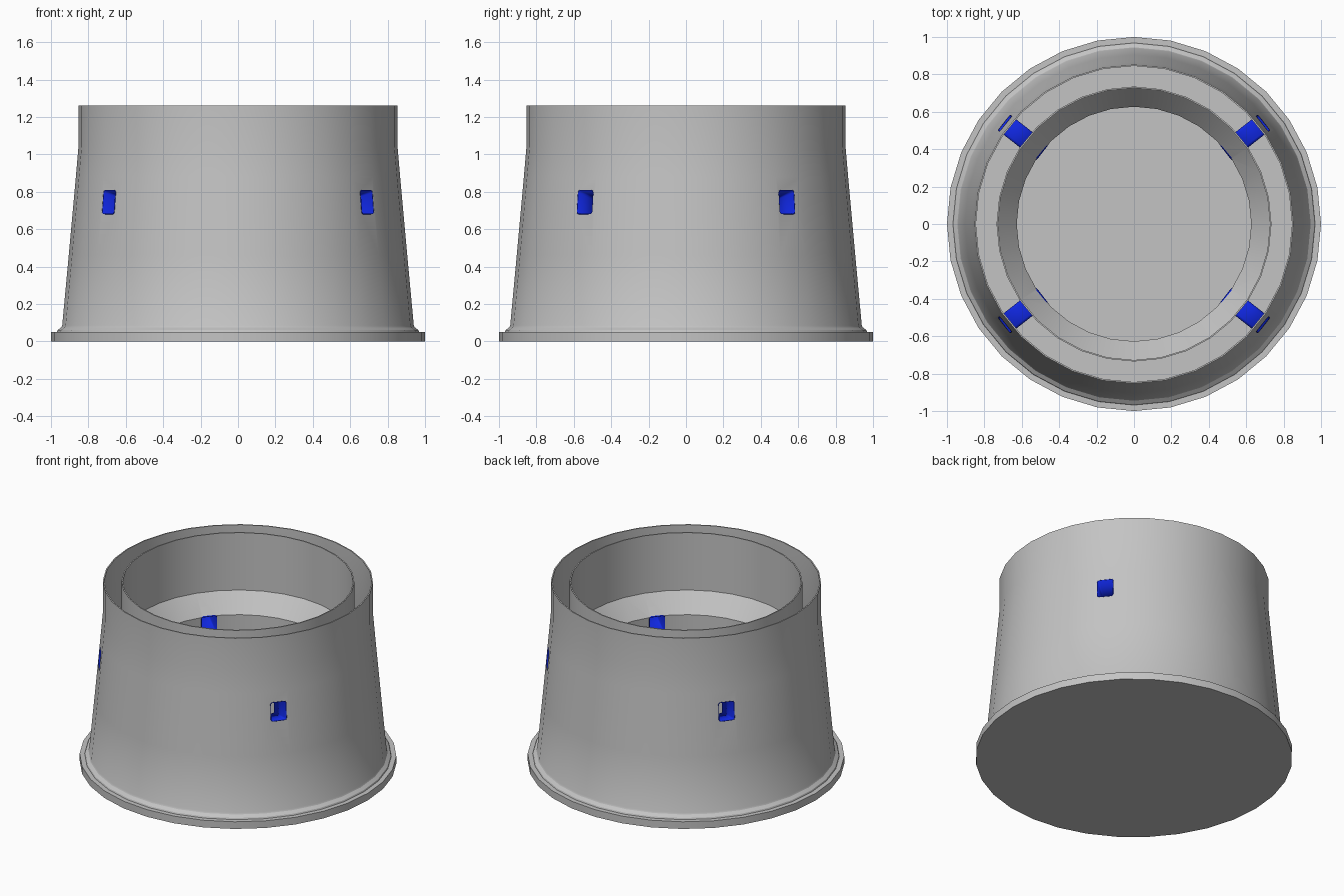
import bpy, bmesh
from math import sin, cos, pi, radians
from mathutils import Matrix

if "Cube" in bpy.data.objects:
    bpy.data.objects.remove(bpy.data.objects["Cube"])

SIDES = 32
WALL = 0.008


def material(name, color):
    m = bpy.data.materials.new(name)
    m.use_nodes = True
    m.diffuse_color = color
    m.node_tree.nodes["Principled BSDF"].inputs["Base Color"].default_value = color
    return m


grey = material("light_grey", (0.55, 0.55, 0.55, 1))
blue = material("deep_blue", (0.005, 0.02, 0.75, 1))


def make_object(name, bm, mat):
    bmesh.ops.recalc_face_normals(bm, faces=bm.faces)
    mesh = bpy.data.meshes.new(name)
    bm.to_mesh(mesh)
    bm.free()
    ob = bpy.data.objects.new(name, mesh)
    bpy.context.collection.objects.link(ob)
    if mat:
        mesh.materials.append(mat)
    return ob


def select(ob):
    bpy.ops.object.select_all(action="DESELECT")
    ob.select_set(True)
    bpy.context.view_layer.objects.active = ob


def smooth(ob):
    select(ob)
    bpy.ops.object.shade_smooth_by_angle(angle=radians(25))


def lathe(name, profile, closed):
    """Turn a (radius, height) profile; closed loops it, otherwise cap both ends."""
    bm = bmesh.new()
    rings = [[bm.verts.new((r * cos(2 * pi * i / SIDES), r * sin(2 * pi * i / SIDES), z))
              for i in range(SIDES)] for r, z in profile]
    pairs = list(zip(rings, rings[1:]))
    if closed:
        pairs.append((rings[-1], rings[0]))
    else:
        bm.faces.new(rings[0])
        bm.faces.new(rings[-1])
    for a, b in pairs:
        for i in range(SIDES):
            j = (i + 1) % SIDES
            bm.faces.new((a[i], a[j], b[j], b[i]))
    return make_object(name, bm, grey)


def thin_shell(name, line):
    """Give an outer profile line a thin wall on its inner side."""
    return lathe(name, line + [(r - WALL, z) for r, z in reversed(line)], True)


# Base plate with flange
base = lathe("base_flange", [(1, 0), (1, 0.05)], False)

# Tapered outer wall with a small stepped foot
outer = thin_shell("outer_wall", [(0.97, 0.045), (0.965, 0.06), (0.945, 0.075), (0.94, 0.085),
                                  (0.905, 0.46), (0.867, 0.88), (0.853, 1.04), (0.853, 1.26)])

# Inner tube that narrows to a smaller well
inner = thin_shell("inner_tube", [(0.635, 0.045), (0.635, 0.735), (0.735, 0.86), (0.735, 1.26)])

# Sloping rectangular ducts joining the two walls
HALF_W, HALF_H, CORNER = 0.053, 0.065, 0.014
SLOPE = 0.28
ANGLES = [radians(a) for a in (38, 142, 218, 322)]


def duct_section():
    points = []
    for k, (sx, sz) in enumerate(((1, 1), (-1, 1), (-1, -1), (1, -1))):
        for step in range(3):
            a = pi / 2 * (k + step / 2)
            points.append((sx * (HALF_W - CORNER) + CORNER * cos(a),
                           sz * (HALF_H - CORNER) + CORNER * sin(a)))
    return points


def add_duct(bm, angle, start, end, capped):
    """Sweep the section outward; the end follows the taper of the outer wall."""
    turn = Matrix.Rotation(angle, 4, "Z")
    loops = []
    for radius, taper in ((start, 0), (end, -0.09)):
        loop = []
        for t, h in duct_section():
            v = bm.verts.new((radius + taper * h, t, 0.745 + h + SLOPE * (radius - 0.878)))
            v.co = turn @ v.co
            loop.append(v)
        loops.append(loop)
    a, b = loops
    for i in range(len(a)):
        j = (i + 1) % len(a)
        bm.faces.new((a[i], a[j], b[j], b[i]))
    if capped:
        bm.faces.new(a)
        bm.faces.new(b)


# Openings through both walls
bm = bmesh.new()
for angle in ANGLES:
    add_duct(bm, angle, 0.55, 0.97, True)
cutter = make_object("opening_cutter", bm, None)
cutter.hide_render = True
for wall in (outer, inner):
    mod = wall.modifiers.new("openings", "BOOLEAN")
    mod.operation = "DIFFERENCE"
    mod.solver = "EXACT"
    mod.object = cutter
    select(wall)
    bpy.ops.object.modifier_apply(modifier=mod.name)
bpy.data.objects.remove(cutter)

# Blue duct linings
names = ("back_left_duct", "back_right_duct", "front_right_duct", "front_left_duct")
for name, angle in zip(names, ANGLES):
    bm = bmesh.new()
    add_duct(bm, angle, 0.622, 0.876, False)
    duct = make_object(name, bm, blue)
    mod = duct.modifiers.new("lining", "SOLIDIFY")
    mod.thickness = 0.004
    mod.offset = -1
    smooth(duct)

for ob in (base, outer, inner):
    smooth(ob)
